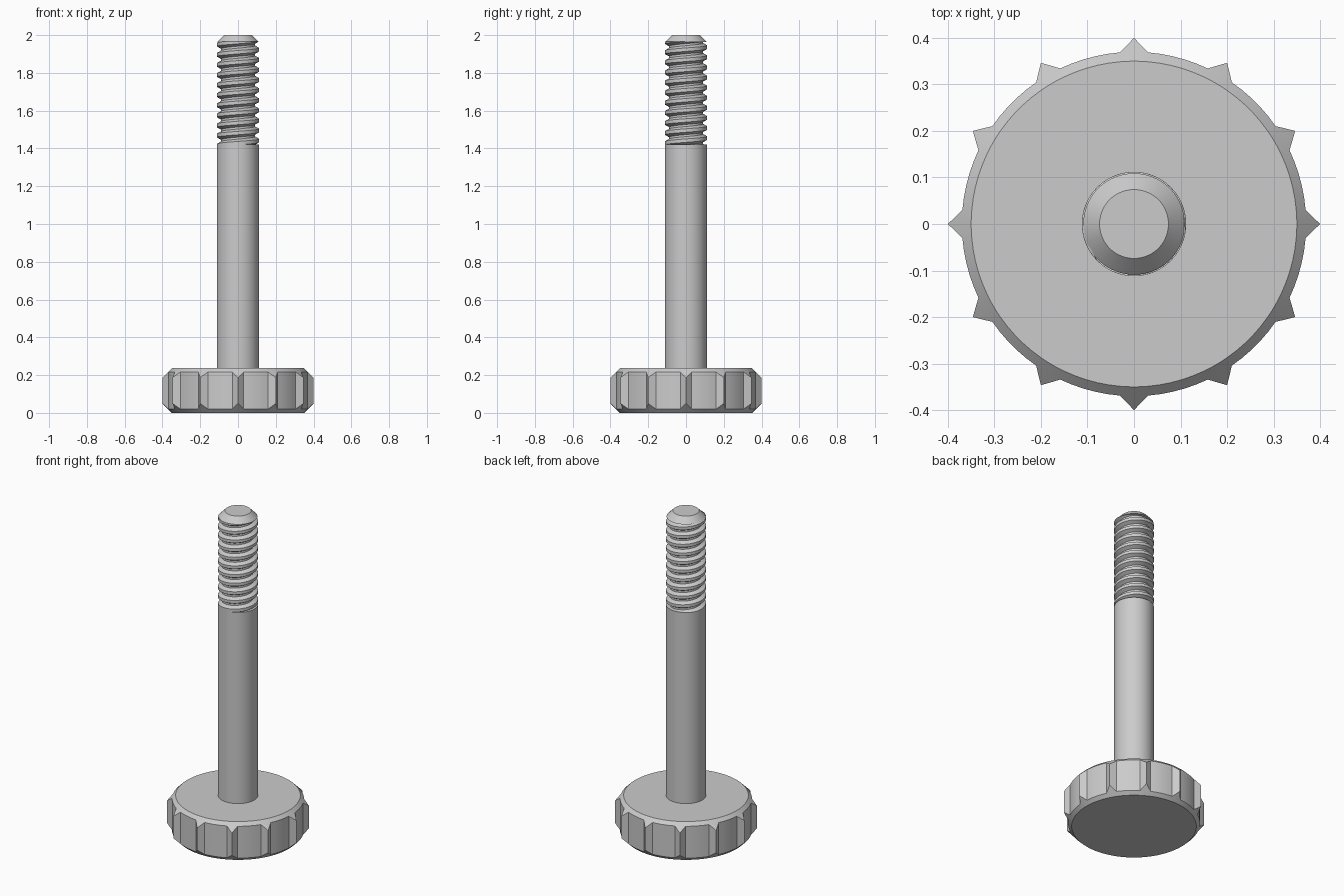
import bpy, bmesh
from math import sin, cos, pi, radians

if "Cube" in bpy.data.objects:
    bpy.data.objects.remove(bpy.data.objects["Cube"])

HEAD_H, SHANK_R = 0.237, 0.112
THREAD_Z0, THREAD_Z1 = 1.42, 1.966


def finish(name, bm, angle=25):
    bmesh.ops.recalc_face_normals(bm, faces=bm.faces)
    me = bpy.data.meshes.new(name)
    bm.to_mesh(me)
    bm.free()
    ob = bpy.data.objects.new(name, me)
    bpy.context.collection.objects.link(ob)
    bpy.ops.object.select_all(action='DESELECT')
    ob.select_set(True)
    bpy.context.view_layer.objects.active = ob
    bpy.ops.object.shade_smooth_by_angle(angle=radians(angle))
    return ob


def loft(name, rings, angle=25):
    """Join rings of points with quads and cap both ends."""
    bm = bmesh.new()
    loops = [[bm.verts.new(p) for p in ring] for ring in rings]
    n = len(loops[0])
    for a, b in zip(loops, loops[1:]):
        for i in range(n):
            j = (i + 1) % n
            bm.faces.new((a[i], a[j], b[j], b[i]))
    bm.faces.new(loops[0])
    bm.faces.new(loops[-1])
    return finish(name, bm, angle)


def circle(r, z, n=72):
    return [(r * cos(2 * pi * i / n), r * sin(2 * pi * i / n), z) for i in range(n)]


# Knurled head: round outline with 12 pointed grips, chamfered by a 45 degree cone
outline = []
base = 0.081                      # half angle of one grip
for k in range(12):
    a = k * pi / 6
    outline += [(a - base, 0.37), (a - base / 2, 0.3842), (a, 0.40), (a + base / 2, 0.3842)]
    gap = pi / 6 - 2 * base
    outline += [(a + base + gap * i / 5, 0.37) for i in range(5)]
rings = []
for chamfer, top in ((0, 0), (1, 0), (1, 1), (0, 1)):
    ring = []
    for a, r in outline:
        inset = (r - 0.35) * chamfer
        rad = 0.35 + inset
        z = HEAD_H - inset if top else inset
        ring.append((rad * cos(a), rad * sin(a), z))
    rings.append(ring)
loft("knurled_head", rings)

# Plain shank
loft("shank", [circle(SHANK_R, HEAD_H - 0.02), circle(SHANK_R, THREAD_Z0)])

# Chamfered tip
loft("tip", [circle(0.109, THREAD_Z1 - 0.002), circle(0.074, 2.0)])

# Right-handed helical thread, trimmed flat at both ends
bm = bmesh.new()
PITCH, N, TURNS, ROOT = 0.0535, 48, 13, 0.09
profile = [(ROOT, 0.0), (ROOT, 0.2), (SHANK_R, 0.43), (SHANK_R, 0.77)]
cols = []
for k in range(N * TURNS + 1):
    a = 2 * pi * k / N
    z = THREAD_Z0 - 1.2 * PITCH + PITCH * k / N
    cols.append([bm.verts.new((r * cos(a), r * sin(a), z + s * PITCH)) for r, s in profile])
for k in range(N * TURNS):
    c, d = cols[k], cols[k + 1]
    for i in range(3):
        bm.faces.new((c[i], d[i], d[i + 1], c[i + 1]))
    if k + N + 1 < len(cols):
        bm.faces.new((c[3], d[3], cols[k + N + 1][0], cols[k + N][0]))
for z, up in ((THREAD_Z0, -1), (THREAD_Z1, 1)):
    bmesh.ops.bisect_plane(bm, geom=bm.verts[:] + bm.edges[:] + bm.faces[:], dist=1e-6,
                           plane_co=(0, 0, z), plane_no=(0, 0, up), clear_outer=True)
finish("thread", bm)
